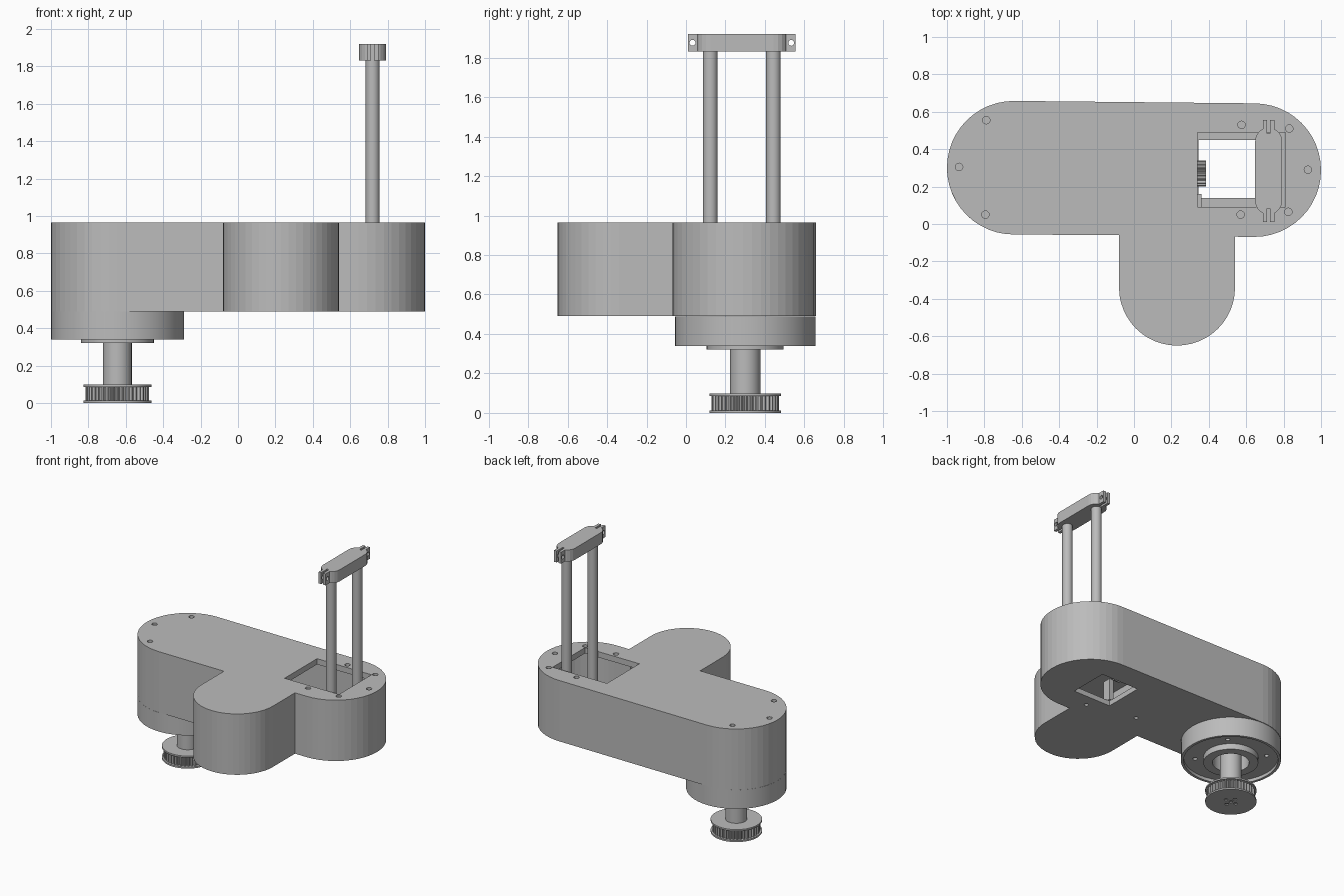
import bpy
import bmesh
from math import sin, cos, pi, radians
from mathutils import Matrix

cube = bpy.data.objects.get("Cube")
if cube:
    bpy.data.objects.remove(cube, do_unlink=True)

grey = bpy.data.materials.new("machined_grey")
grey.use_nodes = True
grey.diffuse_color = (0.5, 0.5, 0.5, 1)
shader = next(n for n in grey.node_tree.nodes if n.type == "BSDF_PRINCIPLED")
shader.inputs["Base Color"].default_value = grey.diffuse_color


def finish(name, bm):
    bmesh.ops.recalc_face_normals(bm, faces=bm.faces)
    mesh = bpy.data.meshes.new(name)
    bm.to_mesh(mesh)
    bm.free()
    mesh.materials.append(grey)
    obj = bpy.data.objects.new(name, mesh)
    bpy.context.collection.objects.link(obj)
    return obj


def arc(cx, cy, r, start, end, steps=24):
    angles = [radians(start + (end - start) * i / steps) for i in range(steps + 1)]
    return [(cx + r * cos(a), cy + r * sin(a)) for a in angles]


def prism(name, points, z0, z1):
    bm = bmesh.new()
    face = bm.faces.new([bm.verts.new((x, y, z0)) for x, y in points])
    new = bmesh.ops.extrude_face_region(bm, geom=[face])["geom"]
    top = [v for v in new if isinstance(v, bmesh.types.BMVert)]
    bmesh.ops.translate(bm, verts=top, vec=(0, 0, z1 - z0))
    return finish(name, bm)


def box(name, x0, x1, y0, y1, z0, z1):
    return prism(name, [(x0, y0), (x1, y0), (x1, y1), (x0, y1)], z0, z1)


def cylinder(name, x, y, r, z0, z1, steps=24):
    return prism(name, arc(x, y, r, 0, 360, steps)[:-1], z0, z1)


def lathe(name, x, y, profile, steps=48):
    bm = bmesh.new()
    verts = [bm.verts.new((x + r, y, z)) for r, z in profile]
    edges = [bm.edges.new(pair) for pair in zip(verts, verts[1:])]
    bmesh.ops.spin(bm, geom=verts + edges, cent=(x, y, 0), axis=(0, 0, 1),
                   angle=2 * pi, steps=steps)
    bmesh.ops.remove_doubles(bm, verts=bm.verts, dist=0.0001)
    return finish(name, bm)


def gear(name, x, y, r, depth, teeth, z0, z1):
    points = []
    for i in range(teeth * 4):
        a = 2 * pi * i / (teeth * 4)
        radius = r if i % 4 < 2 else r - depth
        points.append((x + radius * cos(a), y + radius * sin(a)))
    return prism(name, points, z0, z1)


def turn_to_x(obj, x, y, z):
    # Lay a part built round the z axis along x and move it into place
    obj.data.transform(Matrix.Translation((x, y, z)) @ Matrix.Rotation(pi / 2, 4, "Y"))
    return obj


def cut(target, cutters):
    for cutter in cutters:
        mod = target.modifiers.new("cut", "BOOLEAN")
        mod.operation = "DIFFERENCE"
        mod.solver = "EXACT"
        mod.object = cutter
        bpy.context.view_layer.objects.active = target
        bpy.ops.object.modifier_apply(modifier=mod.name)
        bpy.data.objects.remove(cutter, do_unlink=True)


def smooth(*objects):
    bpy.ops.object.select_all(action="DESELECT")
    for obj in objects:
        obj.select_set(True)
    bpy.context.view_layer.objects.active = objects[0]
    bpy.ops.object.shade_smooth_by_angle(angle=radians(30))
    bpy.ops.object.select_all(action="DESELECT")


def housing_outline(inset):
    # Long rounded arm with a rounded lobe on the front
    r = 0.357 - inset
    lobe = 0.31 - inset
    points = arc(0.643, 0.288, r, -90, 90) + arc(-0.643, 0.301, r, 90, 270)
    points += [(0.23 - lobe, -0.06 + inset)]
    points += arc(0.23, -0.34, lobe, 180, 360)
    points += [(0.23 + lobe, -0.068 + inset)]
    return points


# Hollow housing with an opening through the top and a smaller one in the floor
TOP, FLOOR = 0.965, 0.49
housing = prism("housing", housing_outline(0), FLOOR, TOP)
top_screws = [(-0.79, 0.555), (-0.935, 0.305), (-0.795, 0.05), (0.575, 0.53),
              (0.83, 0.51), (0.93, 0.29), (0.825, 0.065), (0.57, 0.05)]
cutters = [
    prism("cavity", housing_outline(0.045), FLOOR + 0.04, TOP - 0.045),
    box("top_opening", 0.34, 0.81, 0.09, 0.49, TOP - 0.1, TOP + 0.1),
    box("floor_opening", 0.345, 0.67, 0.14, 0.45, FLOOR - 0.1, FLOOR + 0.1),
]
cutters += [cylinder("screw_hole", x, y, 0.02, TOP - 0.03, TOP + 0.03, 16)
            for x, y in top_screws]
cutters += [cylinder("floor_hole", x, y, 0.015, FLOOR - 0.03, FLOOR + 0.03, 16)
            for x, y in [(0.48, 0.045), (0.09, 0.13)]]
cut(housing, cutters)

# Bearing collar under the pivot end
PX, PY = -0.645, 0.3
collar = lathe("bearing_collar", PX, PY, [
    (0, 0.489), (0.355, 0.489), (0.355, 0.34), (0.335, 0.34), (0.335, 0.365),
    (0.195, 0.365), (0.195, 0.32), (0.13, 0.32), (0.13, 0.46), (0, 0.46)])
cut(collar, [cylinder("collar_hole", PX + 0.18 * i, PY + 0.18 * j, 0.016, 0.34, 0.39, 16)
             for i in (-1, 1) for j in (-1, 1)])

# Pivot shaft and toothed pulley
shaft = cylinder("pivot_shaft", PX, PY, 0.077, 0.09, 0.47, 32)
gear("pulley_teeth", PX, PY, 0.17, 0.014, 40, 0.01, 0.09)
lower_flange = cylinder("pulley_lower_flange", PX, PY, 0.182, 0, 0.012, 48)
upper_flange = cylinder("pulley_upper_flange", PX, PY, 0.182, 0.086, 0.098, 48)
cut(lower_flange, [cylinder("pulley_hole", PX + dx, PY + dy, 0.014, -0.02, 0.008, 12)
                   for dx, dy in [(0, 0), (0.045, 0), (-0.045, 0), (0, 0.045), (0, -0.045)]])

# Small drive wheel and bearing block inside the opening
wheel = gear("drive_wheel", 0, 0, 0.07, 0.01, 16, 0, 0.045)
turn_to_x(wheel, 0.34, 0.27, 0.7)
motor = cylinder("drive_motor", 0, 0, 0.05, 0, 0.2)
turn_to_x(motor, 0.14, 0.27, 0.7)
box("bearing_block", 0.325, 0.36, 0.09, 0.16, FLOOR + 0.04, 0.7)

# Two upright guide rods
RX, ROD_Y = 0.72, (0.123, 0.443)
rods = [cylinder(name, RX, y, 0.037, FLOOR + 0.03, 1.86, 32)
        for name, y in zip(("front_rod", "back_rod"), ROD_Y)]

# Clamp bridge joining the rod tops, with split ears at both ends
Z0, Z1 = 1.83, 1.92
bridge = prism("clamp_bridge", arc(RX, ROD_Y[1], 0.072, 0, 180, 10)
               + arc(RX, ROD_Y[0], 0.072, 180, 360, 10), Z0, Z1)
cut(bridge, [box("split", RX - 0.008, RX + 0.008, y - 0.05, y + 0.05, Z0 - 0.1, Z1 + 0.1)
             for y in (ROD_Y[0] - 0.09, ROD_Y[1] + 0.09)])
for end, y0, y1, hole_y in [("front", 0.01, 0.065, 0.033), ("back", 0.501, 0.556, 0.533)]:
    for side, x0 in [("right", RX - 0.03), ("left", RX + 0.008)]:
        ear = box(f"{end}_{side}_clamp_ear", x0, x0 + 0.022, y0, y1, Z0, Z1)
        hole = cylinder("ear_hole", 0, 0, 0.015, -0.05, 0.08, 16)
        cut(ear, [turn_to_x(hole, x0, hole_y, (Z0 + Z1) / 2)])

smooth(shaft, motor, collar, lower_flange, upper_flange, *rods)
